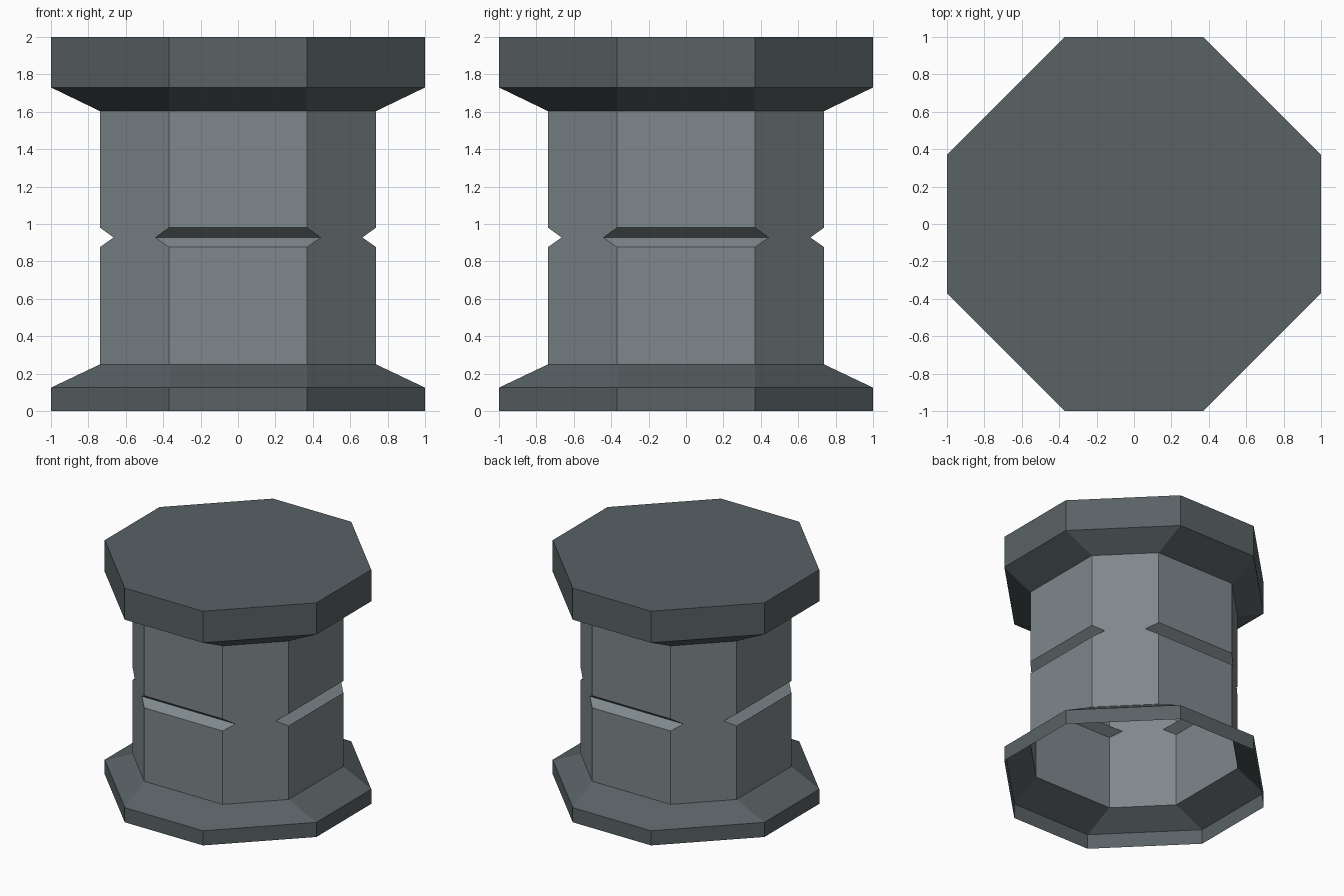
import bpy, bmesh

if "Cube" in bpy.data.objects:
    bpy.data.objects.remove(bpy.data.objects["Cube"])


def material(name, rgb):
    m = bpy.data.materials.new(name)
    m.diffuse_color = (*rgb, 1)
    m.use_nodes = True
    m.node_tree.nodes["Principled BSDF"].inputs["Base Color"].default_value = m.diffuse_color
    return m


dark = material("dark slate", (0.10, 0.122, 0.13))
light = material("light steel", (0.21, 0.245, 0.258))


def octagon(bm, a, b, z):
    """Ring of eight points: flats at distance a, each flat 2*b wide."""
    pts = [(b, -a), (a, -b), (a, b), (b, a), (-b, a), (-a, b), (-a, -b), (-b, -a)]
    return [bm.verts.new((x, y, z)) for x, y in pts]


def loft(name, rings, mat, cap_top=False):
    bm = bmesh.new()
    loops = [octagon(bm, *r) for r in rings]
    for lo, hi in zip(loops, loops[1:]):
        for i in range(8):
            j = (i + 1) % 8
            bm.faces.new((lo[i], lo[j], hi[j], hi[i]))
    if cap_top:
        bm.faces.new(loops[-1])
    me = bpy.data.meshes.new(name)
    bm.to_mesh(me)
    bm.free()
    me.materials.append(mat)
    ob = bpy.data.objects.new(name, me)
    bpy.context.collection.objects.link(ob)
    return ob


W = 0.37   # half width of the four main flats
R = 0.737  # shaft flat distance
N = 0.072  # groove depth

# Open-bottomed foot flange
loft("base_flange", [(1, W, 0), (1, W, 0.125), (R, W, 0.25)], dark)

# Shaft with a V groove on the four main flats (diagonal flats stay flat)
loft("shaft", [(R, W, 0.25), (R, W, 0.877), (R - N, W + N, 0.928),
               (R, W, 0.98), (R, W, 1.603)], light)

# Closed top flange
loft("top_flange", [(R, W, 1.603), (1, W, 1.73), (1, W, 2)], dark, cap_top=True)
